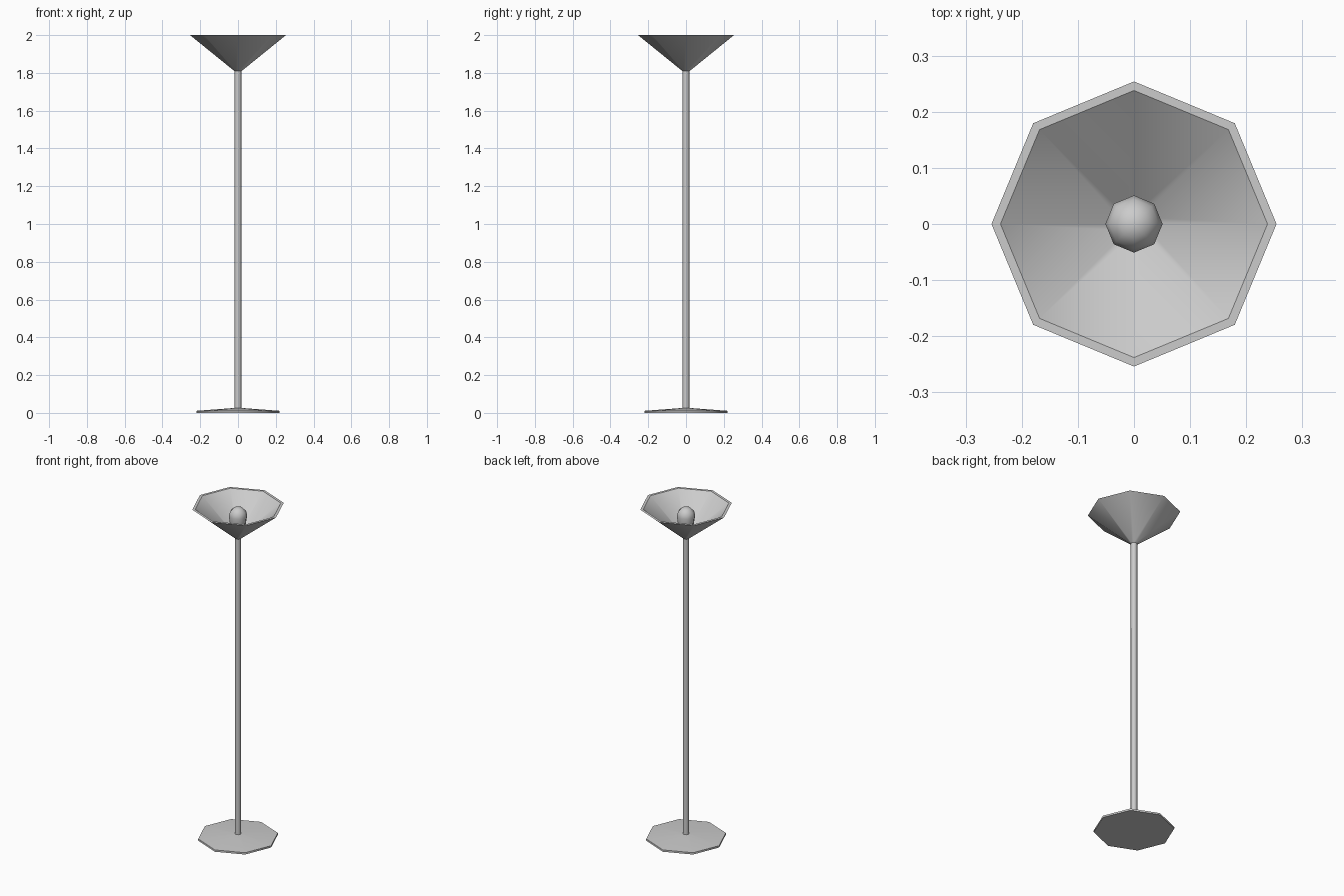
import bpy, bmesh, math

if "Cube" in bpy.data.objects:
    bpy.data.objects.remove(bpy.data.objects["Cube"])

SIDES = 8
grey = bpy.data.materials.new("mid_grey")
grey.diffuse_color = (0.57, 0.57, 0.57, 1)
grey.use_nodes = True
grey.node_tree.nodes["Principled BSDF"].inputs["Base Color"].default_value = grey.diffuse_color


def lathe(name, profile, smooth=50):
    """Spin an (r, z) profile into an eight-sided part; r = 0 makes a pole point."""
    bm = bmesh.new()
    rings = []
    for r, z in profile:
        if r == 0:
            rings.append([bm.verts.new((0, 0, z))] * SIDES)
        else:
            rings.append([bm.verts.new((r * math.cos(math.tau * i / SIDES),
                                        r * math.sin(math.tau * i / SIDES), z))
                          for i in range(SIDES)])
    for a, b in zip(rings, rings[1:]):
        for i in range(SIDES):
            j = (i + 1) % SIDES
            bm.faces.new(list(dict.fromkeys((a[i], a[j], b[j], b[i]))))
    bmesh.ops.recalc_face_normals(bm, faces=bm.faces)
    mesh = bpy.data.meshes.new(name)
    bm.to_mesh(mesh)
    bm.free()
    mesh.materials.append(grey)
    obj = bpy.data.objects.new(name, mesh)
    bpy.context.collection.objects.link(obj)
    bpy.ops.object.select_all(action='DESELECT')
    obj.select_set(True)
    bpy.context.view_layer.objects.active = obj
    bpy.ops.object.shade_smooth_by_angle(angle=math.radians(smooth))
    return obj


# Shallow sloped foot
lathe("base", [(0, 0), (0.221, 0), (0.221, 0.011), (0.02, 0.026), (0, 0.026)])

# Upright pole
lathe("pole", [(0, 0.02), (0.018, 0.02), (0.018, 1.815), (0, 1.815)])

# Open conical shade with a thin wall and a crisp flat rim
lathe("shade", [(0, 1.808), (0.017, 1.808), (0.254, 2.0),
                (0.238, 2.0), (0.017, 1.822), (0, 1.822)], smooth=33)

# Bulb: neck swelling into a round head
head = [(0.051 * math.cos(math.radians(a)), 1.944 + 0.051 * math.sin(math.radians(a)))
        for a in (0, 30, 60)]
lathe("bulb", [(0, 1.82), (0.03, 1.82), (0.045, 1.9)] + head + [(0, 1.995)])
